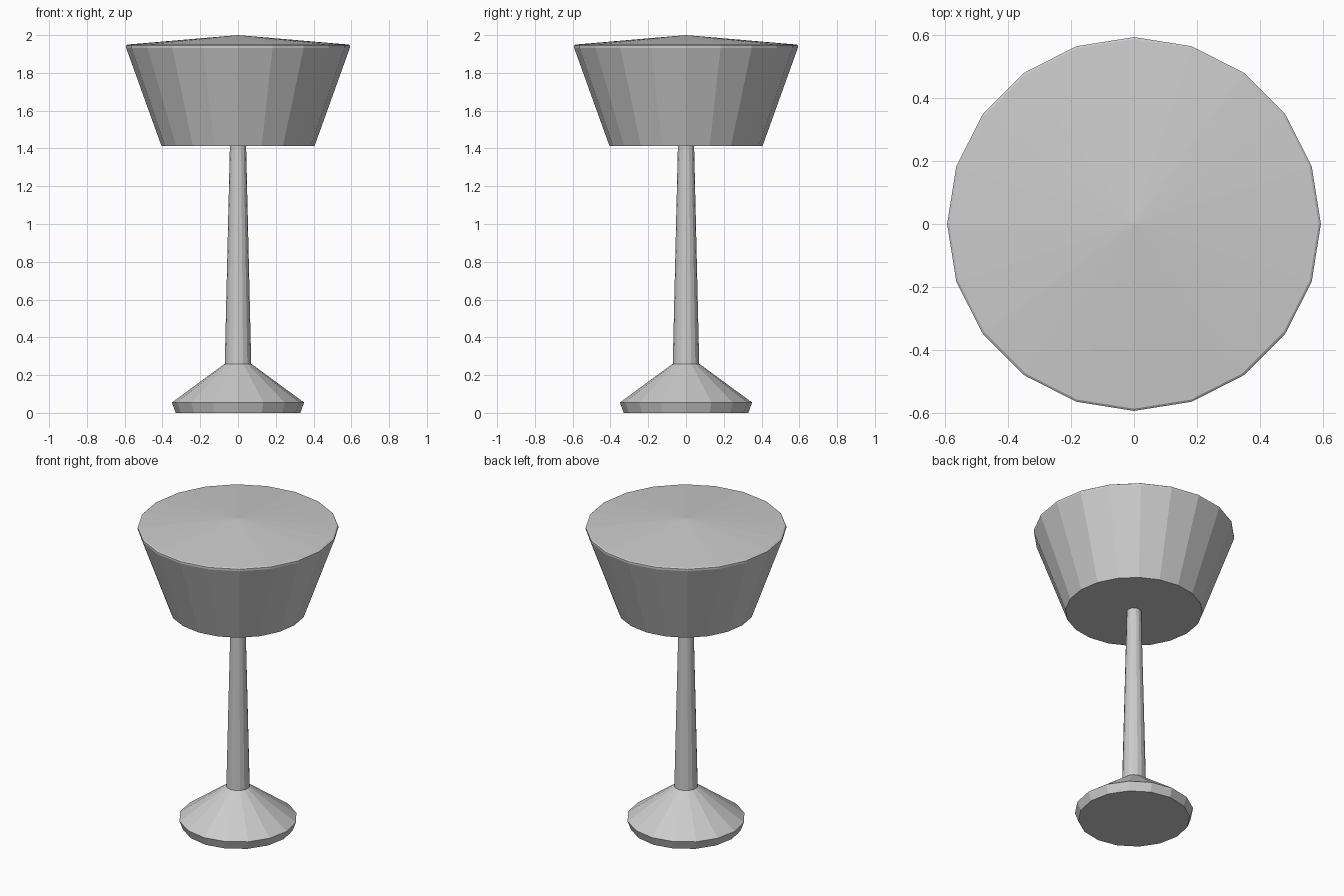
import bpy, bmesh, math

if "Cube" in bpy.data.objects:
    bpy.data.objects.remove(bpy.data.objects["Cube"])

grey = bpy.data.materials.new("light grey")
grey.diffuse_color = (0.6, 0.6, 0.6, 1)
grey.use_nodes = True
grey.node_tree.nodes["Principled BSDF"].inputs["Base Color"].default_value = grey.diffuse_color


def lathe(name, profile, sides):
    """Revolve (radius, z) rings with flat faces; zero radius closes to a point."""
    bm = bmesh.new()
    rings = []
    for r, z in profile:
        n = sides if r else 1
        rings.append([bm.verts.new((r * math.cos(2 * math.pi * i / sides),
                                    r * math.sin(2 * math.pi * i / sides), z))
                      for i in range(n)])
    for a, b in zip(rings, rings[1:]):
        for i in range(sides):
            j = (i + 1) % sides
            if len(b) == 1:
                bm.faces.new((a[i], a[j], b[0]))
            else:
                bm.faces.new((a[i], a[j], b[j], b[i]))
    bm.faces.new(rings[0][::-1])
    if len(rings[-1]) > 1:
        bm.faces.new(rings[-1])
    mesh = bpy.data.meshes.new(name)
    bm.to_mesh(mesh)
    bm.free()
    mesh.materials.append(grey)
    obj = bpy.data.objects.new(name, mesh)
    bpy.context.collection.objects.link(obj)
    return obj


# Flared foot with a sloping upper side
lathe("foot", [(0.33, 0), (0.35, 0.055), (0.07, 0.26)], 16)
# Tapered stem
lathe("stem", [(0.07, 0.26), (0.043, 1.412)], 16)
# Flared bowl, thin rim and shallow conical top
lathe("bowl", [(0.405, 1.412), (0.592, 1.932), (0.592, 1.945), (0.585, 1.95), (0, 2.0)], 20)
